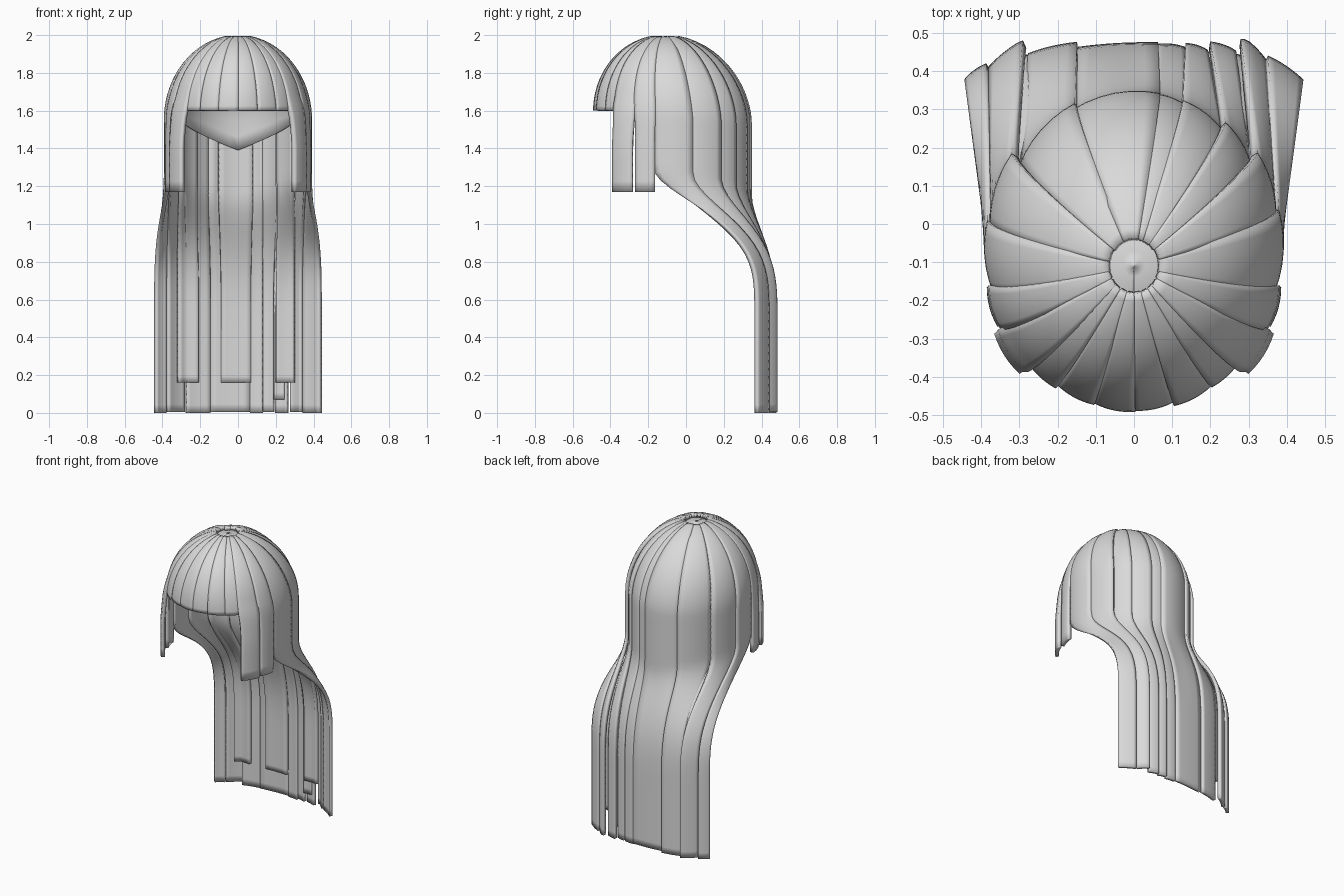
import bpy
from math import sin, cos, asin, radians

if "Cube" in bpy.data.objects:
    bpy.data.objects.remove(bpy.data.objects["Cube"])

hair = bpy.data.materials.new("light grey hair")
hair.use_nodes = True
hair.diffuse_color = (0.7, 0.7, 0.7, 1)
hair.node_tree.nodes["Principled BSDF"].inputs["Base Color"].default_value = (0.7, 0.7, 0.7, 1)

EQUATOR = 1.55


def clamp(value):
    return max(0.0, min(1.0, value))


def hair_point(angle, w, lift, s=None, top=80):
    """w 0..1 runs from the crown to the equator, then drops; s is the place across the swept back."""
    a = radians(angle)
    e = radians(top * (1 - min(w, 1)))
    x = (0.382 + lift) * cos(e) * sin(a)
    y = -0.07 - 0.04 * sin(e) + (0.405 + lift) * cos(e) * cos(a)
    z = EQUATOR + (0.447 + 0.4 * lift) * sin(e) - max(0, w - 1)
    if s is not None:
        # Sweep quickly backwards, then ease into the straight hem
        t = clamp((1.15 + 0.15 * abs(s) - z) / 0.8)
        t = 1 - (1 - t) ** 2
        t = t * t * (3 - 2 * t)
        back_x = (0.443 + lift * 0.6) * s
        back_y = 0.462 + lift - 0.085 * clamp((abs(s) - 0.65) / 0.35)
        x += (back_x - x) * t
        y += (back_y - y) * t
    return x, y, z


def sheet(name, point, columns, rows, thickness):
    """Grid surface thickened inwards."""
    verts = [point(i / columns, j / rows) for j in range(rows + 1) for i in range(columns + 1)]
    n = columns + 1
    faces = [(j * n + i, j * n + i + 1, (j + 1) * n + i + 1, (j + 1) * n + i)
             for j in range(rows) for i in range(columns)]
    mesh = bpy.data.meshes.new(name)
    mesh.from_pydata(verts, [], faces)
    mesh.materials.append(hair)
    obj = bpy.data.objects.new(name, mesh)
    bpy.context.collection.objects.link(obj)
    solid = obj.modifiers.new("thickness", 'SOLIDIFY')
    solid.thickness = thickness
    solid.offset = -1
    bpy.ops.object.select_all(action='DESELECT')
    obj.select_set(True)
    bpy.context.view_layer.objects.active = obj
    bpy.ops.object.shade_smooth_by_angle(angle=radians(40))


def strand(name, angles, w_range, lift, tilt=0.0, across=None, taper=0.0, flare=0.0, rows=24):
    def point(u, v):
        w = w_range[0] + (w_range[1] - w_range[0]) * v
        k = 0.5 + (u - 0.5) * (1 - taper * clamp((w - 0.9) * 6))
        # Laps open up away from the crown
        raised = lift + flare * clamp((w - 0.8) * 3) + tilt * (u - 0.5) * clamp(0.2 + w)
        bulge = 0.004 * (1 - (2 * u - 1) ** 2)
        s = across[0] + (across[1] - across[0]) * k if across else None
        angle = angles[0] + (angles[1] - angles[0]) * k
        return hair_point(angle, w, raised + bulge, s)
    sheet(name, point, 6, rows, 0.022)


# Scalp cap with a pointed nape
def cap_point(u, v):
    angle = -180 + 360 * u
    low = min(1.39 + 0.42 * abs(angle) / 180, 1.68)
    if low > EQUATOR:
        end = 1 - asin((low - EQUATOR) / 0.43) / radians(90)
    else:
        end = 1 + EQUATOR - low
    return hair_point(angle, end * v, -0.05, top=90)


sheet("scalp_cap", cap_point, 48, 16, 0.006)

# Long back strands: angle bounds on the head, bounds across the hem, lift, lap tilt
bounds = [(-104, -1), (-80, -0.86), (-54, -0.64), (-24, -0.33), (9, 0.14), (20, 0.3),
          (38, 0.44), (54, 0.61), (76, 0.78), (104, 1)]
lifts = [0.006, 0.01, 0.0, 0.008, 0.006, 0.003, 0.004, 0.012, 0.006]
tilts = [0.008, 0.018, 0.03, 0.012, -0.008, -0.018, -0.024, -0.022, -0.01]
for i, (first, last) in enumerate(zip(bounds, bounds[1:])):
    strand(f"back_strand_{i + 1}", (first[0] - 1, last[0] + 1), (0, 1 + EQUATOR - 0.005 * (i % 2)),
           lifts[i], tilts[i], (first[1], last[1]), rows=60)

# Shorter under layer behind the neck
for name, s0, s1, lift, hem in (("right", -0.75, -0.48, -0.02, 0.16), ("middle", -0.21, 0.16, -0.02, 0.16),
                                ("left", 0.46, 0.7, -0.02, 0.16), ("inner_left", 0.43, 0.57, -0.012, 0.07)):
    strand(f"under_strand_{name}", (s0 * 80, s1 * 80), (1, 1 + EQUATOR - hem),
           lift, across=(s0, s1), rows=40)

# Blunt fringe
COUNT = 6
STEP = 96 / COUNT
for i in range(COUNT):
    start = 132 + i * STEP
    strand(f"fringe_strand_{i + 1}", (start - 0.5, start + STEP + 0.5), (0, 0.92),
           0.008 + 0.003 * (i % 2), 0.008 if i < COUNT / 2 else -0.008)

# Two side locks on each side
for side, sign in (("left", 1), ("right", -1)):
    for part, a, b, lift, flare in (("front", 118, 137, 0.012, 0.03), ("rear", 102, 119, 0.008, 0.01)):
        angles = sorted((a * sign, b * sign))
        strand(f"{side}_{part}_side_lock", angles, (0, 1.38), lift, 0.008 * sign, taper=0.14, flare=flare)
